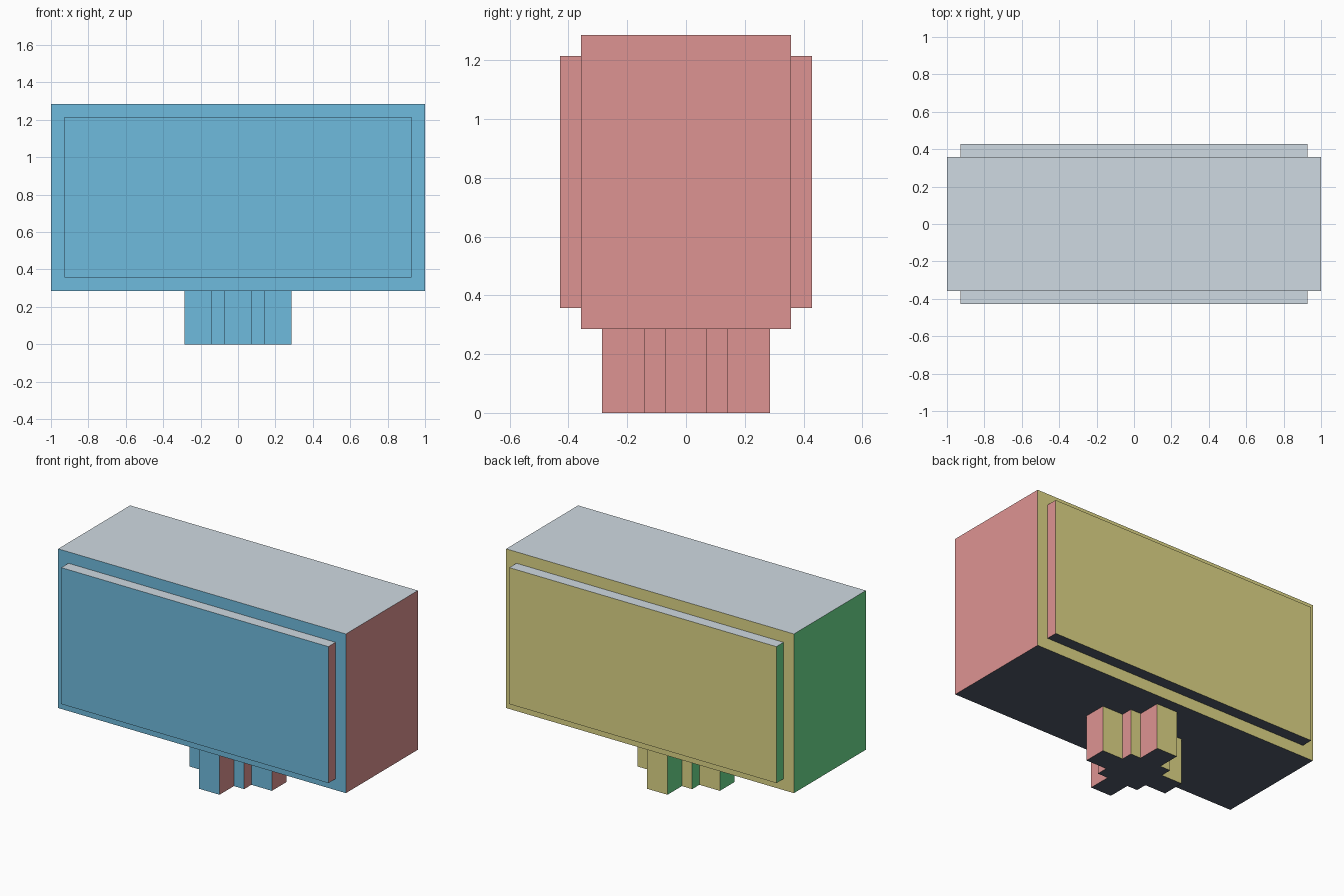
import bpy
import bmesh
from mathutils import Vector

if "Cube" in bpy.data.objects:
    bpy.data.objects.remove(bpy.data.objects["Cube"], do_unlink=True)

U = 1 / 14  # module: every dimension is a whole number of these


def make_material(name, rgb):
    """Flat material from 8-bit sRGB, stored as linear values."""
    linear = [((c / 255 + 0.055) / 1.055) ** 2.4 for c in rgb] + [1.0]
    mat = bpy.data.materials.new(name)
    mat.use_nodes = True
    mat.diffuse_color = linear
    bsdf = mat.node_tree.nodes["Principled BSDF"]
    bsdf.inputs["Base Color"].default_value = linear
    bsdf.inputs["Roughness"].default_value = 0.8
    return mat


# One colour for each direction a face can look in
SIDES = [
    (Vector((0, -1, 0)), make_material("front_blue", (111, 187, 222))),
    (Vector((0, 1, 0)), make_material("back_olive", (223, 215, 135))),
    (Vector((1, 0, 0)), make_material("left_coral", (222, 148, 146))),
    (Vector((-1, 0, 0)), make_material("right_green", (109, 223, 144))),
    (Vector((0, 0, 1)), make_material("top_pale_grey", (207, 218, 226))),
    (Vector((0, 0, -1)), make_material("bottom_slate", (82, 91, 107))),
]


def finish(name, bm):
    """Colour faces by direction and add the object to the scene."""
    bmesh.ops.recalc_face_normals(bm, faces=bm.faces[:])
    bm.normal_update()
    for face in bm.faces:
        face.material_index = max(
            range(len(SIDES)), key=lambda i: face.normal.dot(SIDES[i][0]))
    mesh = bpy.data.meshes.new(name)
    bm.to_mesh(mesh)
    bm.free()
    for _, mat in SIDES:
        mesh.materials.append(mat)
    obj = bpy.data.objects.new(name, mesh)
    bpy.context.collection.objects.link(obj)
    return obj


# Main block, with a raised panel on the front and the back
bm = bmesh.new()
bmesh.ops.create_cube(bm, size=1)
for v in bm.verts:
    v.co = Vector((v.co.x * 28, v.co.y * 10, v.co.z * 14 + 11)) * U
bm.normal_update()
broad = [f for f in bm.faces if abs(f.normal.y) > 0.9]
bmesh.ops.inset_individual(bm, faces=broad, thickness=U, use_even_offset=True)
bm.normal_update()
bmesh.ops.inset_individual(bm, faces=broad, thickness=0, depth=U)
finish("main_block", bm)

# Stepped cross-shaped stem: one quarter of the outline, turned four times
quarter = [(4, -1), (4, 1), (2, 1), (2, 2), (1, 2)]
outline = []
for turn in range(4):
    outline += quarter
    quarter = [(-y, x) for x, y in quarter]

bm = bmesh.new()
base = bm.faces.new([bm.verts.new((x * U, y * U, 0)) for x, y in outline])
top = bmesh.ops.extrude_face_region(bm, geom=[base], use_keep_orig=True)["geom"]
bmesh.ops.translate(bm, vec=(0, 0, 4 * U),
                    verts=[g for g in top if isinstance(g, bmesh.types.BMVert)])
finish("stem", bm)
